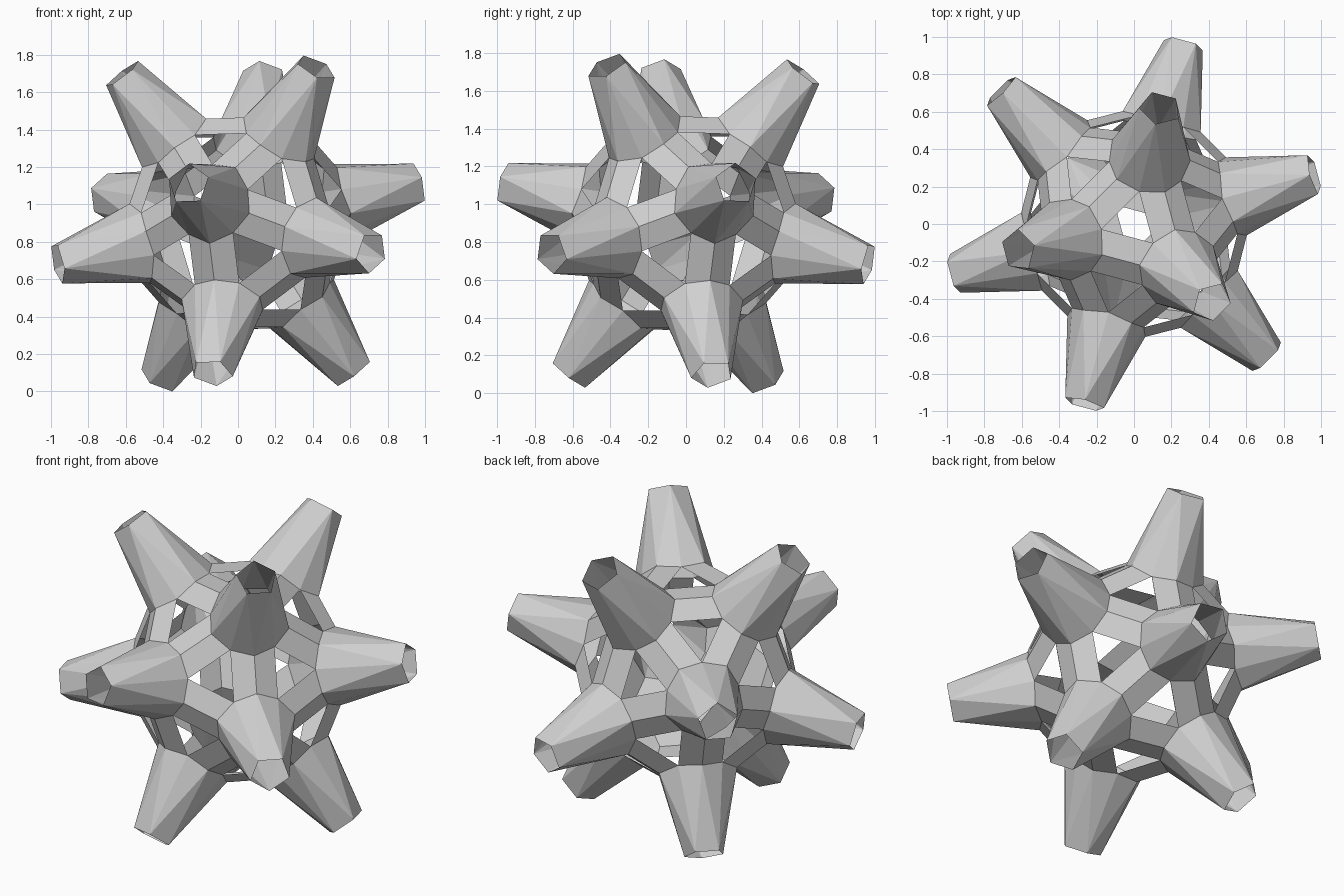
import bpy, bmesh, math
from mathutils import Matrix, Vector

if "Cube" in bpy.data.objects:
    bpy.data.objects.remove(bpy.data.objects["Cube"])

CORE = 0.705        # corner radius of the core icosahedron
HOLE = 0.385        # size of the triangular hole relative to its face
RIDGE = 0.36        # where a spike meets the core edge
TIP_DIST, TIP_RADIUS = 1.02, 0.113
CENTRE = Vector((0, 0, 0.898))

grey = bpy.data.materials.new("light_grey")
grey.use_nodes = True
colour = (0.63, 0.63, 0.63, 1)
grey.diffuse_color = colour
grey.node_tree.nodes["Principled BSDF"].inputs["Base Color"].default_value = colour

# Core icosahedron, turned so one spike leans forward and to the left
turn = Matrix.Rotation(math.radians(-45), 3, 'Z') @ Matrix.Rotation(math.atan(math.sqrt(0.5)), 3, 'Y')
core = bmesh.new()
bmesh.ops.create_icosphere(core, subdivisions=1, radius=CORE)
for v in core.verts:
    v.co = turn @ v.co.normalized() * CORE


def hole_corner(v, a, b):
    centre = (v + a + b) / 3
    return centre.lerp(v, HOLE)


def ridge_point(v, n):
    return v.lerp(n, RIDGE)


def spike_faces(vert):
    """Tapered open tube from a ten-sided base to a five-sided tip."""
    v = vert.co
    axis = v.normalized()
    side = axis.orthogonal().normalized()
    up = axis.cross(side)
    near = sorted((e.other_vert(vert).co for e in vert.link_edges),
                  key=lambda p: math.atan2(p.dot(up), p.dot(side)))
    ridges = [ridge_point(v, n) for n in near]
    gaps = [hole_corner(v, near[i], near[(i + 1) % 5]) for i in range(5)]
    tips = [axis * TIP_DIST + (g - axis * g.dot(axis)).normalized() * TIP_RADIUS for g in gaps]
    faces = []
    for i in range(5):
        faces += [(ridges[i], tips[i], tips[i - 1]),
                  (ridges[i], gaps[i], tips[i]),
                  (gaps[i], ridges[(i + 1) % 5], tips[i])]
    return faces


def strut_faces(edge):
    """Strip folded along a core edge, joining two spikes."""
    a, b = (v.co for v in edge.verts)
    faces = []
    for f in edge.link_faces:
        c = next(v.co for v in f.verts if v not in edge.verts)
        quad = [ridge_point(a, b), ridge_point(b, a), hole_corner(b, a, c), hole_corner(a, b, c)]
        normal = (quad[1] - quad[0]).cross(quad[2] - quad[1])
        faces.append(quad if normal.dot(a + b) > 0 else quad[::-1])
    return faces


parts = [(f"spike_{i + 1}", spike_faces(v)) for i, v in enumerate(core.verts)]
parts += [(f"strut_{i + 1}", strut_faces(e)) for i, e in enumerate(core.edges)]

for name, faces in parts:
    bm = bmesh.new()
    for f in faces:
        bm.faces.new([bm.verts.new(p + CENTRE) for p in f])
    bmesh.ops.remove_doubles(bm, verts=bm.verts, dist=0.0001)
    mesh = bpy.data.meshes.new(name)
    bm.to_mesh(mesh)
    bm.free()
    mesh.materials.append(grey)
    bpy.context.collection.objects.link(bpy.data.objects.new(name, mesh))
core.free()
